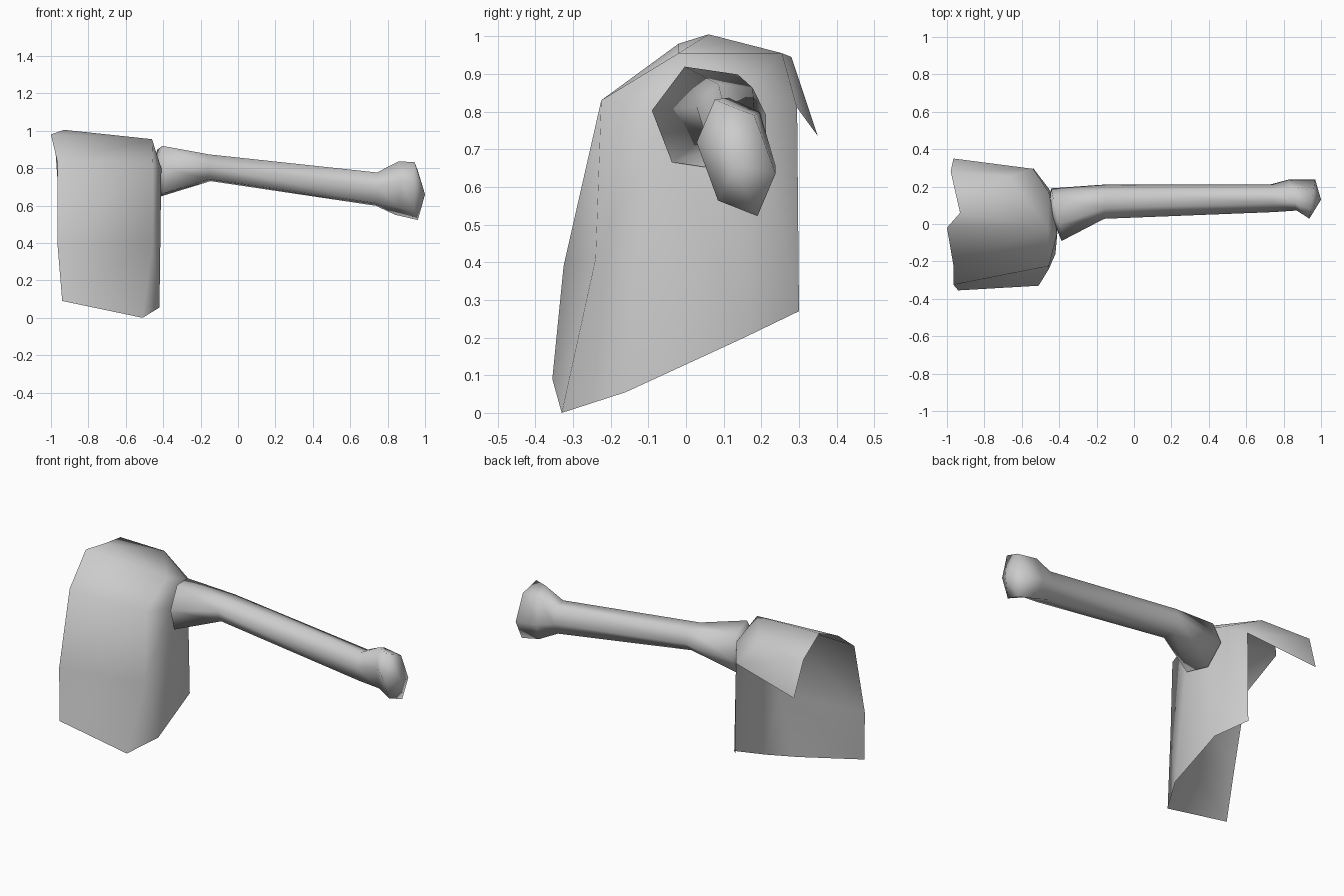
import bpy, bmesh, math

cube = bpy.data.objects.get("Cube")
if cube:
    bpy.data.objects.remove(cube, do_unlink=True)

grey = bpy.data.materials.new("plain_grey")
grey.use_nodes = True
grey.diffuse_color = (0.6, 0.6, 0.6, 1)
grey.node_tree.nodes["Principled BSDF"].inputs["Base Color"].default_value = (0.6, 0.6, 0.6, 1)


def finish(bm, name):
    bmesh.ops.recalc_face_normals(bm, faces=bm.faces)
    for f in bm.faces:
        f.smooth = True
    mesh = bpy.data.meshes.new(name)
    bm.to_mesh(mesh)
    bm.free()
    mesh.materials.append(grey)
    obj = bpy.data.objects.new(name, mesh)
    bpy.context.collection.objects.link(obj)


# Curved open shell: outer edge L, front corner C, side columns M N B
points = {
    "L0": (-.94, -.355, .09), "L1": (-.965, -.325, .39), "L2": (-.965, -.225, .83),
    "L3": (-1, -.02, .98), "L4": (-.93, .06, 1.005), "L5": (-.98, .28, .945),
    "L6": (-.965, .35, .735),
    "C0": (-.51, -.33, 0), "C1": (-.455, -.24, .41), "C2": (-.455, -.225, .83),
    "C3": (-.46, -.02, .955), "C4": (-.67, .255, .955),
    "M0": (-.42, -.16, .055), "M2": (-.41, -.05, .8),
    "N0": (-.43, .155, .2), "N2": (-.455, .17, .87),
    "B0": (-.54, .3, .27), "B2": (-.54, .295, .81),
}
faces = """L0 L1 C1 C0,L1 L2 C2 C1,L2 L3 C3 C2,L3 L4 C3,L4 C4 C3,L4 L5 C4,
L5 L6 B2,L5 B2 C4,C4 B2 N2,C4 N2 C3,C0 C1 M0,C1 C2 M2 M0,
C2 C3 M2,C3 N2 M2,M2 N2 N0 M0,N2 B2 B0 N0"""
bm = bmesh.new()
verts = {k: bm.verts.new(p) for k, p in points.items()}
for face in faces.split(","):
    bm.faces.new([verts[k] for k in face.split()])
finish(bm, "shoulder_shell")

# Six-sided arm: x, y, z of each ring centre, y radius, z radius,
# lean of x over y, tilt of y over z
rings = [
    (-.415, .05, .782, .142, .148, -.2, 0),
    (-.15, .12, .802, .093, .077, .1, 0),
    (.74, .138, .688, .075, .096, -.1, 0),
    (.85, .155, .694, .08, .148, -.25, -.15),
    (.953, .133, .677, .1, .16, .15, -.2),
]
bm = bmesh.new()
loops = []
for x, y, z, ry, rz, lean, tilt in rings:
    loop = []
    for i in range(6):
        a = math.radians((105 if tilt else 112) + 60 * i)
        dz = rz * math.sin(a)
        dy = ry * math.cos(a) + tilt * dz
        loop.append(bm.verts.new((x + lean * dy, y + dy, z + dz)))
    loops.append(loop)
for a, b in zip(loops, loops[1:]):
    for i in range(6):
        j = (i + 1) % 6
        bm.faces.new((a[i], a[j], b[j], b[i]))
# Rounded ends at the shoulder and the hand
for loop, centre in ((loops[0], (-.455, .07, .79)), (loops[-1], (1, .13, .66))):
    tip = bm.verts.new(centre)
    for i in range(6):
        bm.faces.new((loop[i], loop[(i + 1) % 6], tip))
finish(bm, "arm")
